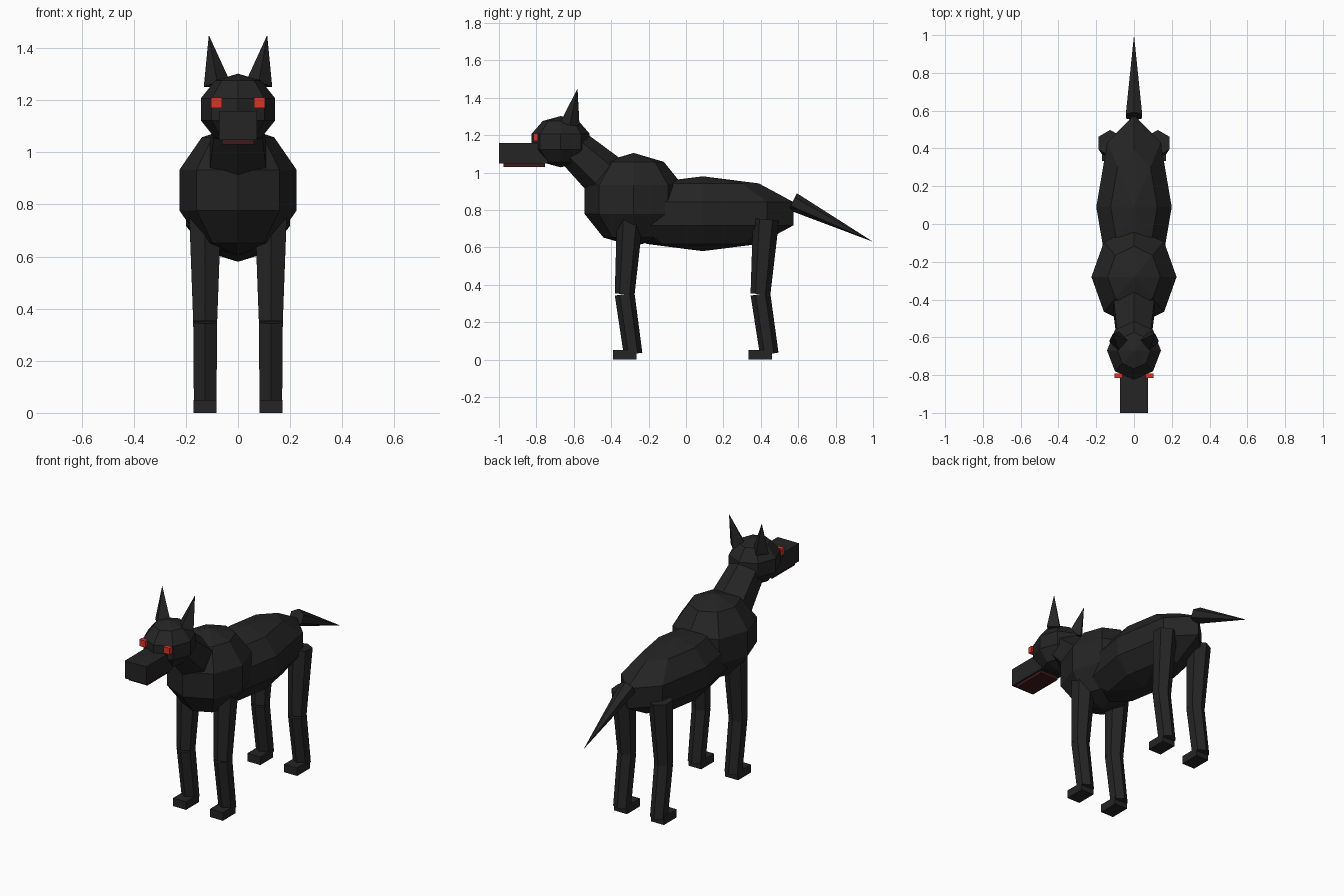
import bpy, bmesh
from mathutils import Matrix, Vector

if "Cube" in bpy.data.objects:
    bpy.data.objects.remove(bpy.data.objects["Cube"])


def material(name, rgb):
    m = bpy.data.materials.new(name)
    m.diffuse_color = (*rgb, 1)
    m.use_nodes = True
    m.node_tree.nodes["Principled BSDF"].inputs["Base Color"].default_value = m.diffuse_color
    return m


FUR = material("black fur", (0.018, 0.018, 0.018))
RED = material("red eye", (0.68, 0.035, 0.02))
MOUTH = material("dark red mouth", (0.05, 0.01, 0.01))


def finish(name, bm, matrix, mat):
    mesh = bpy.data.meshes.new(name)
    bm.to_mesh(mesh)
    bm.free()
    mesh.materials.append(mat)
    ob = bpy.data.objects.new(name, mesh)
    ob.matrix_world = matrix
    bpy.context.collection.objects.link(ob)


def ball(name, centre, radii):
    bm = bmesh.new()
    bmesh.ops.create_uvsphere(bm, u_segments=8, v_segments=5, radius=1)
    bmesh.ops.scale(bm, vec=radii, verts=bm.verts)
    finish(name, bm, Matrix.Translation(centre), FUR)


def box(name, centre, size, mat=FUR):
    bm = bmesh.new()
    bmesh.ops.create_cube(bm, size=1)
    bmesh.ops.scale(bm, vec=size, verts=bm.verts)
    finish(name, bm, Matrix.Translation(centre), mat)


def limb(name, start, end, r1, r2, sides=6):
    """Tapered prism between two points, one corner line in the y-z plane."""
    a, b = Vector(start), Vector(end)
    z = (b - a).normalized()
    y = z.cross(Vector((1, 0, 0))).normalized()
    x = y.cross(z)
    bm = bmesh.new()
    bmesh.ops.create_cone(bm, cap_ends=True, segments=sides,
                          radius1=r1, radius2=r2, depth=(b - a).length)
    bmesh.ops.remove_doubles(bm, verts=bm.verts, dist=1e-5)
    rot = Matrix((x, y, z)).transposed().to_4x4()
    finish(name, bm, Matrix.Translation((a + b) / 2) @ rot, FUR)


# Torso, neck and head
ball("body", (0, 0.09, 0.78), (0.21, 0.51, 0.2))
ball("chest", (0, -0.28, 0.855), (0.237, 0.275, 0.25))
limb("neck", (0, -0.40, 0.95), (0, -0.62, 1.15), 0.13, 0.10)
ball("head", (0, -0.67, 1.165), (0.15, 0.163, 0.137))

# Muzzle
box("snout", (0, -0.87, 1.103), (0.146, 0.26, 0.11))
box("jaw", (0, -0.865, 1.042), (0.124, 0.22, 0.024), MOUTH)

# Tail
limb("tail", (0, 0.57, 0.845), (0, 1.0, 0.63), 0.05, 0)

# Paired parts
for side, s in (("right", 1), ("left", -1)):
    box(f"{side}_eye", (s * 0.083, -0.803, 1.19), (0.042, 0.025, 0.04), RED)
    limb(f"{side}_ear", (s * 0.08, -0.62, 1.26), (s * 0.112, -0.58, 1.45), 0.052, 0, 4)
    # top, knee, ankle and foot positions along y
    for pair, top, knee, ankle, foot in (("front", -0.30, -0.328, -0.283, -0.328),
                                         ("rear", 0.428, 0.398, 0.445, 0.397)):
        x = s * 0.126
        limb(f"{pair}_{side}_upper_leg", (x, knee, 0.35), (x, top, 0.75), 0.053, 0.07)
        limb(f"{pair}_{side}_lower_leg", (x, ankle, 0.03), (x, knee, 0.35), 0.05, 0.053)
        box(f"{pair}_{side}_foot", (x, foot, 0.025), (0.088, 0.125, 0.05))
